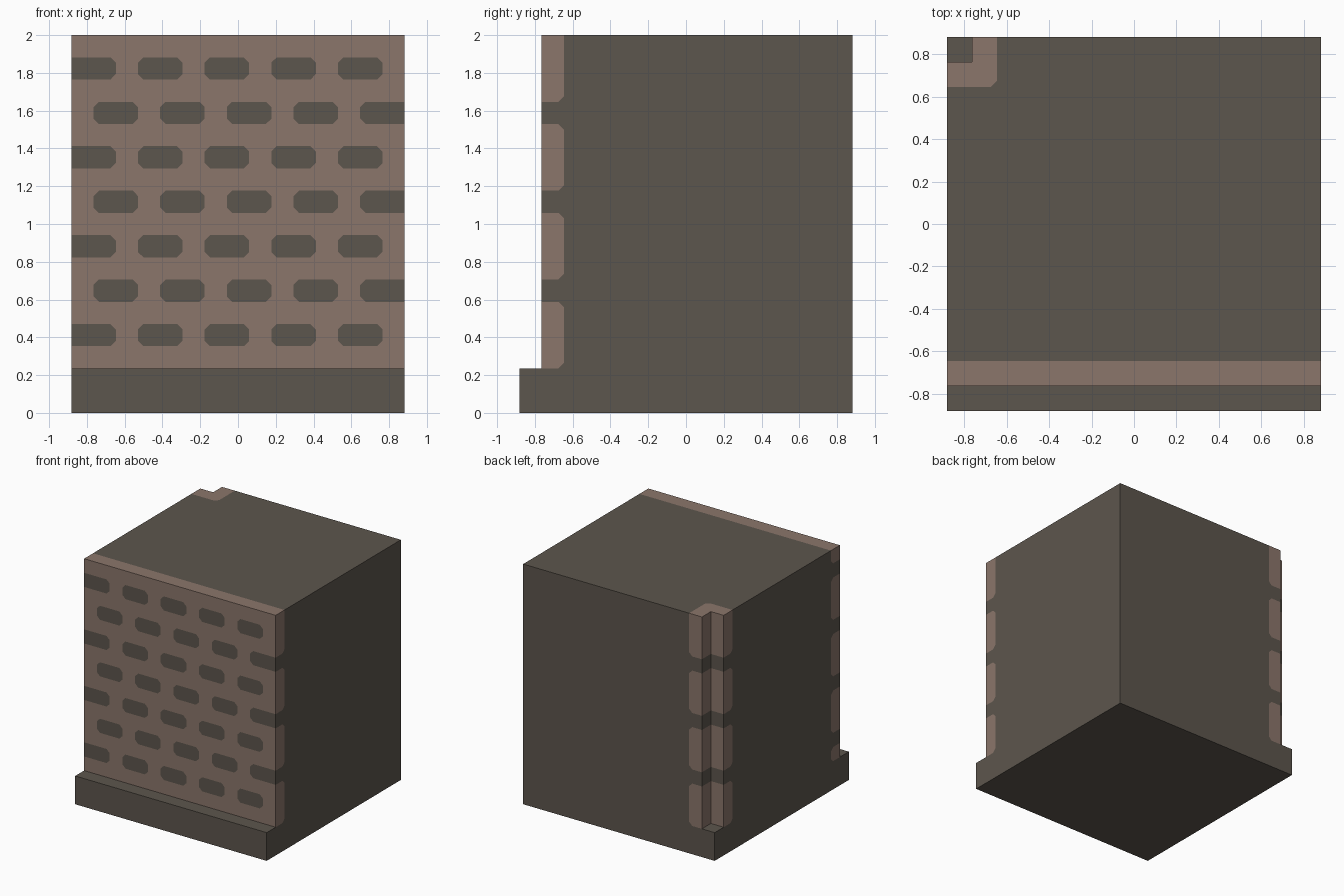
import bpy
import bmesh
from mathutils import Vector

if "Cube" in bpy.data.objects:
    bpy.data.objects.remove(bpy.data.objects["Cube"])

U = 2 / 17          # one grid unit
C = 0.24            # corner cut of the brick pattern, in units


def material(name, rgb):
    m = bpy.data.materials.new(name)
    m.diffuse_color = (*rgb, 1)
    m.use_nodes = True
    m.node_tree.nodes["Principled BSDF"].inputs["Base Color"].default_value = m.diffuse_color
    return m


MATS = [material("dark brown brick", (0.108, 0.092, 0.074)),
        material("light brown mortar", (0.258, 0.181, 0.147))]
DARK, LIGHT = 0, 1


class Part:
    """Collects flat coloured panels lying in axis-aligned planes."""

    def __init__(self, name):
        self.name, self.bm = name, bmesh.new()

    def panel(self, axis, sign, at, points, colour):
        verts = []
        for a, b in points:
            co = [a, b]
            co.insert(axis, at)
            verts.append(self.bm.verts.new(Vector(co) * U))
        face = self.bm.faces.new(verts)
        face.normal_update()
        if face.normal[axis] * sign < 0:
            face.normal_flip()
        face.material_index = colour

    def finish(self):
        bmesh.ops.remove_doubles(self.bm, verts=self.bm.verts, dist=1e-5)
        # concave panels become triangles
        bmesh.ops.triangulate(self.bm, faces=[f for f in self.bm.faces if len(f.verts) > 4])
        mesh = bpy.data.meshes.new(self.name)
        self.bm.to_mesh(mesh)
        self.bm.free()
        for m in MATS:
            mesh.materials.append(m)
        bpy.context.collection.objects.link(bpy.data.objects.new(self.name, mesh))


def rect(a0, a1, b0, b1):
    return [(a0, b0), (a1, b0), (a1, b1), (a0, b1)]


def bands(first):
    """Mortar intervals above the plinth; one-unit bricks every four units."""
    bricks = list(range(first, 17, 4))
    return list(zip([2] + [z + 1 for z in bricks], bricks + [17]))


def tooth(edge, d, a, b):
    """Mortar end, one unit deep from edge in direction d, inner corners cut."""
    pts = [(0, a), (1 - C, a), (1, a + C)]
    pts += [(1, 17)] if b == 17 else [(1, b - C), (1 - C, b)]
    pts += [(0, b)]
    return [(edge + d * u, z) for u, z in pts]


def toothed_edge(edge, d, first):
    """All mortar ends of an edge, and the dark outline around them."""
    teeth = [tooth(edge, d, a, b) for a, b in bands(first)]
    return teeth, [p for t in teeth for p in t][:-1]


# Front brickwork: mortar strips and staggered brick rows
front = Part("front_brickwork")
front.panel(1, -1, -6.5, rect(-7.5, 7.5, 2, 3), LIGHT)
for z in range(3, 17, 2):
    front.panel(1, -1, -6.5, rect(-7.5, 7.5, z + 1, z + 2), LIGHT)
    start = -7.5 if z % 4 == 3 else -6.5
    left = [(-7.5, z), (-7.5, z + 1)]      # left side of the current gap
    for i in range(5):
        x0, x1 = start + 3 * i, start + 3 * i + 2
        lo = [(x0, z), (x0, z + 1)] if x0 == -7.5 else [
            (x0 + C, z), (x0, z + C), (x0, z + 1 - C), (x0 + C, z + 1)]
        hi = [(x1, z), (x1, z + 1)] if x1 == 7.5 else [
            (x1 - C, z), (x1, z + C), (x1, z + 1 - C), (x1 - C, z + 1)]
        front.panel(1, -1, -6.5, lo + hi[::-1], DARK)
        if x0 > -7.5:
            front.panel(1, -1, -6.5, left + lo[::-1], LIGHT)
        left = hi
    if x1 < 7.5:
        front.panel(1, -1, -6.5, left + [(7.5, z + 1), (7.5, z)], LIGHT)
front.finish()

# Plinth step under the brickwork
step = Part("plinth_step")
step.panel(1, -1, -7.5, rect(-7.5, 7.5, 0, 2), DARK)
step.panel(2, 1, 2, rect(-7.5, 7.5, -7.5, -6.5), DARK)
step.finish()

# Block sides, with mortar ends wrapping round the edges
body = Part("wall_block")
front_r, outline_r = toothed_edge(-6.5, 1, 5)
front_l, outline_l = toothed_edge(-6.5, 1, 3)
back_l, outline_b = toothed_edge(6.5, -1, 5)
foot = [(-7.5, 0), (-7.5, 2)]
body.panel(0, 1, 7.5, foot + outline_r + [(7.5, 17), (7.5, 0)], DARK)
body.panel(0, -1, -7.5, foot + outline_l + outline_b[::-1] + [(7.5, 2), (7.5, 0)], DARK)
body.panel(1, 1, 7.5, foot + outline_r + [(7.5, 17), (7.5, 0)], DARK)
for t in front_r:
    body.panel(0, 1, 7.5, t, LIGHT)
    body.panel(1, 1, 7.5, t, LIGHT)
for t in front_l + back_l:
    body.panel(0, -1, -7.5, t, LIGHT)

# Block underside and top
body.panel(2, -1, 0, rect(-7.5, 7.5, -7.5, 7.5), DARK)
body.panel(2, 1, 17, rect(-7.5, 7.5, -6.5, -5.5), LIGHT)
cut = [(-5.5, 7.5), (-5.5, 5.5 + C), (-5.5 - C, 5.5), (-7.5, 5.5)]
body.panel(2, 1, 17, [(-7.5, -5.5), (7.5, -5.5), (7.5, 7.5)] + cut, DARK)
body.panel(2, 1, 17, cut + [(-7.5, 6.5), (-6.5, 6.5), (-6.5, 7.5)], LIGHT)
body.finish()

# Notch in the back left corner
notch = Part("corner_notch")
notch.panel(2, 1, 2, rect(-7.5, -6.5, 6.5, 7.5), DARK)
spans = [(a, b, LIGHT) for a, b in bands(5)] + [(z, z + 1, DARK) for z in (5, 9, 13)]
for a, b, colour in spans:
    notch.panel(0, -1, -6.5, rect(6.5, 7.5, a, b), colour)
    notch.panel(1, 1, 6.5, rect(-7.5, -6.5, a, b), colour)
notch.finish()
